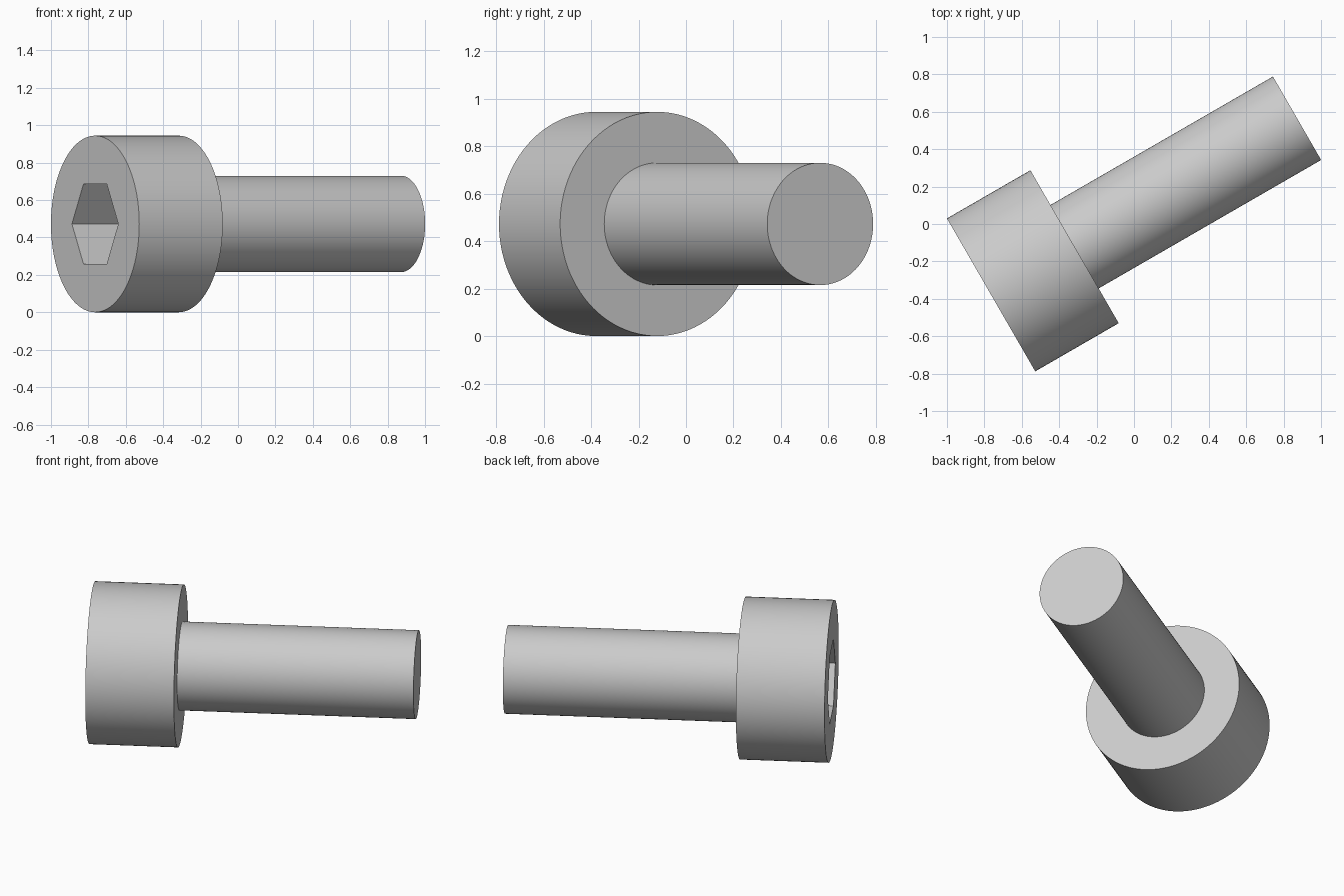
import bpy
import bmesh
from math import cos, sin, tau, radians
from mathutils import Matrix, Vector

if "Cube" in bpy.data.objects:
    bpy.data.objects.remove(bpy.data.objects["Cube"])

SIDES = 96
UNIT = 0.1717              # one modelling unit in scene units
HEAD_RADIUS = 2.75 * UNIT
HEAD_LENGTH = 3.0 * UNIT
SHANK_RADIUS = 1.5 * UNIT
TOTAL_LENGTH = 11.0 * UNIT
SOCKET_RADIUS = 0.2478     # centre to corner
SOCKET_DEPTH = 0.33

# One steel colour for the whole screw
steel = bpy.data.materials.new("steel grey")
steel.use_nodes = True
grey = (0.6, 0.6, 0.6, 1.0)
steel.diffuse_color = grey
steel.node_tree.nodes["Principled BSDF"].inputs["Base Color"].default_value = grey

# Screw axis lies level, turned from +x towards +y
turn = radians(30)
axis = Vector((cos(turn), sin(turn), 0))
side = Vector((-sin(turn), cos(turn), 0))
up = Vector((0, 0, 1))
placement = Matrix.Translation((-0.764, -0.379, HEAD_RADIUS)) @ \
    Matrix((side, up, axis)).transposed().to_4x4()


def ring(bm, radius, depth, count=SIDES):
    return [bm.verts.new((radius * cos(tau * i / count),
                          radius * sin(tau * i / count), depth))
            for i in range(count)]


def connect(bm, a, b):
    """Join ring a to ring b, which has the same number of corners or fewer."""
    n, m = len(a), len(b)

    def match(j):
        return b[int(j * m / n + 0.5) % m]

    for j in range(n):
        corners = [a[j], a[(j + 1) % n], match(j + 1), match(j)]
        bm.faces.new(list(dict.fromkeys(corners)))


def finish(name, bm):
    bmesh.ops.recalc_face_normals(bm, faces=bm.faces)
    mesh = bpy.data.meshes.new(name)
    bm.to_mesh(mesh)
    bm.free()
    mesh.materials.append(steel)
    obj = bpy.data.objects.new(name, mesh)
    bpy.context.collection.objects.link(obj)
    obj.matrix_world = placement
    bpy.ops.object.select_all(action="DESELECT")
    obj.select_set(True)
    bpy.context.view_layer.objects.active = obj
    bpy.ops.object.shade_smooth_by_angle(angle=radians(30))


# Head: shoulder, wall, front face and hexagonal socket
bm = bmesh.new()
shoulder = ring(bm, SHANK_RADIUS, HEAD_LENGTH)
back_rim = ring(bm, HEAD_RADIUS, HEAD_LENGTH)
front_rim = ring(bm, HEAD_RADIUS, 0)
socket_rim = ring(bm, SOCKET_RADIUS, 0, 6)
socket_floor = ring(bm, SOCKET_RADIUS, SOCKET_DEPTH, 6)
loops = [shoulder, back_rim, front_rim, socket_rim, socket_floor]
for a, b in zip(loops, loops[1:]):
    connect(bm, a, b)
bm.faces.new(socket_floor)
# Shank: plain cylinder with a flat tip, continuing from the shoulder
tip = ring(bm, SHANK_RADIUS, TOTAL_LENGTH)
connect(bm, shoulder, tip)
bm.faces.new(tip)
finish("socket_head_screw", bm)
